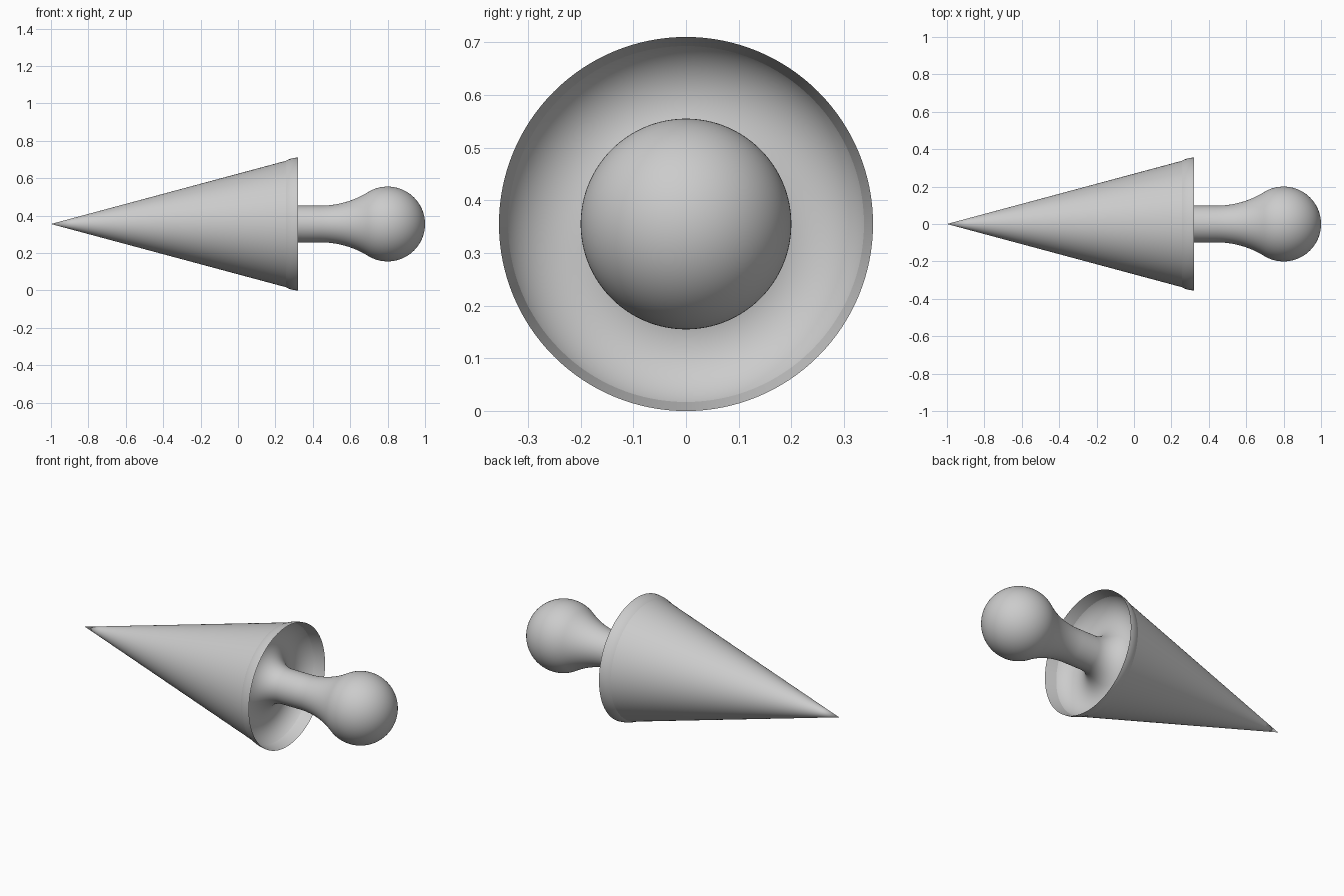
import bpy, bmesh
from math import sin, cos, pi, atan2, hypot
from mathutils import Matrix, Vector

cube = bpy.data.objects.get("Cube")
if cube:
    bpy.data.objects.remove(cube, do_unlink=True)

SEGMENTS = 128
RIM_X, RIM_R = 0.32, 0.355      # open end of the cone
NECK_R = 0.098
BALL_X, BALL_R = 0.8, 0.2
FLARE_X = 0.44                  # where the neck starts to widen


def arc(cx, cr, radius, start, end, steps):
    """Points (x, radius) along a circular arc in the profile plane."""
    angles = [start + (end - start) * i / steps for i in range(steps + 1)]
    return [(cx + radius * cos(a), cr + radius * sin(a)) for a in angles]


# Straight cone side from the tip to the rim
side = [(-1 + (RIM_X + 1) * i / 12, RIM_R * i / 12) for i in range(13)]

# Half-round groove hollowed into the base, between rim and neck
groove = arc(RIM_X, (RIM_R + NECK_R) / 2, (RIM_R - NECK_R) / 2, pi / 2, 3 * pi / 2, 32)

# Concave flare, tangent to the neck and to the ball
run = BALL_X - FLARE_X
flare_r = (run ** 2 - BALL_R ** 2 + NECK_R ** 2) / (2 * (BALL_R - NECK_R))
flare_c = NECK_R + flare_r
meet = atan2(flare_c, -run)     # direction from ball centre to flare centre
flare = arc(FLARE_X, flare_c, flare_r, -pi / 2, meet - pi, 16)

# Ball, closed at the far pole
ball = arc(BALL_X, 0, BALL_R, meet, 0, 40)

profile = side + groove[1:] + flare + ball[1:]

# Turn the whole profile about the x axis
bm = bmesh.new()
verts = [bm.verts.new((x, 0, r)) for x, r in profile]
edges = [bm.edges.new(pair) for pair in zip(verts, verts[1:])]
bmesh.ops.spin(bm, geom=verts + edges, cent=(0, 0, 0), axis=(1, 0, 0),
               angle=2 * pi, steps=SEGMENTS, use_merge=False)
bmesh.ops.remove_doubles(bm, verts=bm.verts, dist=0.0001)
bmesh.ops.recalc_face_normals(bm, faces=bm.faces)
bmesh.ops.translate(bm, verts=bm.verts, vec=(0, 0, RIM_R))
mesh = bpy.data.meshes.new("cone_with_ball_stem")
bm.to_mesh(mesh)
bm.free()

# Plain grey surface
grey = bpy.data.materials.new("light_grey")
grey.use_nodes = True
colour = (0.6, 0.6, 0.6, 1)
grey.diffuse_color = colour
grey.node_tree.nodes["Principled BSDF"].inputs["Base Color"].default_value = colour
mesh.materials.append(grey)

body = bpy.data.objects.new("cone_with_ball_stem", mesh)
bpy.context.collection.objects.link(body)
bpy.ops.object.select_all(action="DESELECT")
body.select_set(True)
bpy.context.view_layer.objects.active = body
bpy.ops.object.shade_smooth_by_angle(angle=pi / 5)
